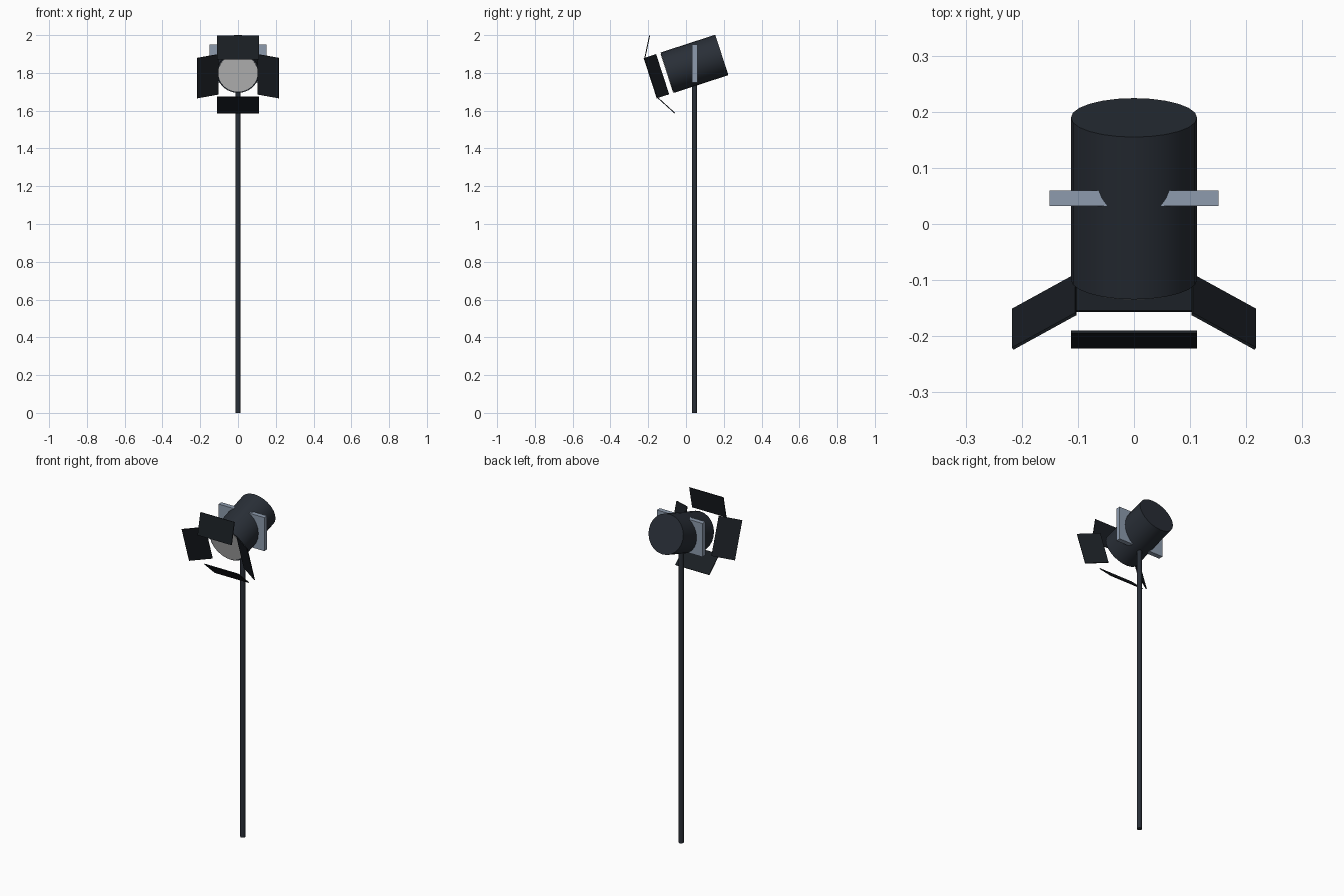
import bpy
from math import radians, cos, sin, pi
from mathutils import Matrix, Vector

if "Cube" in bpy.data.objects:
    bpy.data.objects.remove(bpy.data.objects["Cube"])

TILT = radians(18)
HEAD = Matrix.Translation((0, 0.045, 1.848)) @ Matrix.Rotation(TILT, 4, 'X')  # local -y = beam


def material(name, rgb):
    m = bpy.data.materials.new(name)
    m.diffuse_color = (*rgb, 1)
    m.use_nodes = True
    m.node_tree.nodes["Principled BSDF"].inputs["Base Color"].default_value = m.diffuse_color
    return m


DARK = material("dark_metal", (0.022, 0.028, 0.038))
BLACK = material("flap_black", (0.010, 0.013, 0.017))
STEEL = material("steel", (0.27, 0.33, 0.42))


def finish(name, matrix, mat):
    o = bpy.context.object
    o.name = name
    o.matrix_world = matrix
    if mat:
        o.data.materials.append(mat)
    return o


def cylinder(name, r, depth, matrix, mat=None, sides=24):
    bpy.ops.mesh.primitive_cylinder_add(vertices=sides, radius=r, depth=depth)
    o = finish(name, matrix, mat)
    bpy.ops.object.shade_smooth_by_angle(angle=radians(30))
    return o


def box(name, size, matrix, mat=None):
    bpy.ops.mesh.primitive_cube_add(size=1)
    o = bpy.context.object
    o.data.transform(Matrix.Diagonal((*size, 1)))
    return finish(name, matrix, mat)


# stand pole and yoke plate
cylinder("stand_pole", 0.014, 1.76, Matrix.Translation((0, 0.045, 0.88)), DARK, 12)
box("yoke_plate", (0.302, 0.028, 0.2), Matrix.Translation((0, 0.046, 1.85)), STEEL)

# tilted lamp can with lens disc on its front
LIE = Matrix.Rotation(radians(90), 4, 'X')
cylinder("lamp_can", 0.1125, 0.304, HEAD @ LIE, DARK)
cylinder("lens", 0.105, 0.006, HEAD @ Matrix.Translation((0, -0.152, 0)) @ LIE)

# four barn door flaps: sides flare forward, top and bottom lean back
for name, turn, lean in (("right_flap", 0, 30), ("top_flap", 90, -30),
                         ("left_flap", 180, 30), ("bottom_flap", 270, -30)):
    spin = Matrix.Rotation(-radians(turn), 4, 'Y')
    place = Matrix.Translation((0.16, -0.212, 0)) @ Matrix.Rotation(-radians(lean), 4, 'Z')
    box(name, (0.13, 0.005, 0.224), HEAD @ spin @ place, BLACK)
